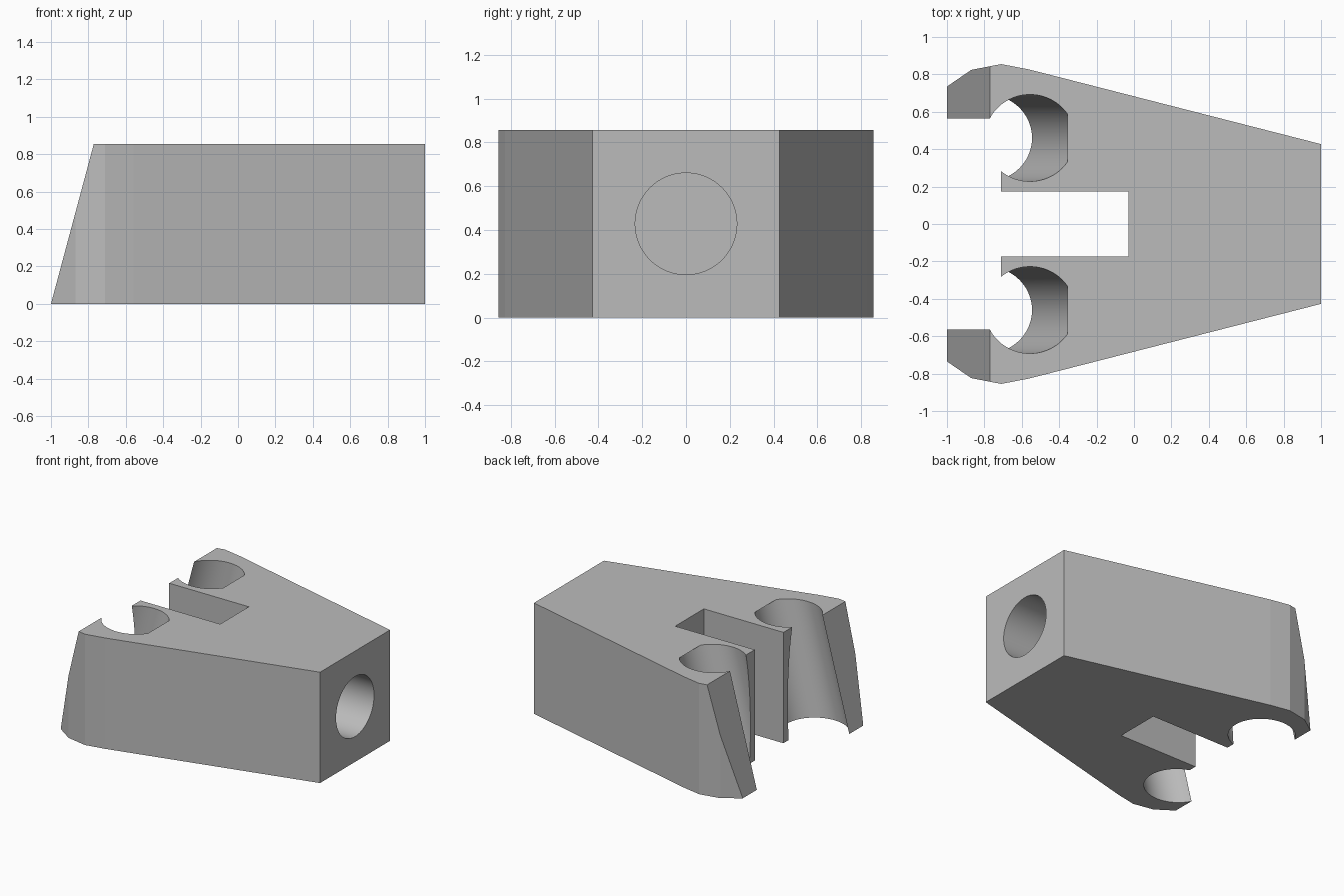
import bpy
import bmesh
from math import radians, sin, cos, tan
from mathutils import Vector, Matrix

if "Cube" in bpy.data.objects:
    bpy.data.objects.remove(bpy.data.objects["Cube"], do_unlink=True)

HEIGHT = 0.856
TILT = radians(15)
BORE = 0.232

grey = bpy.data.materials.new("plain grey")
grey.use_nodes = True
grey.diffuse_color = (0.5, 0.5, 0.5, 1)
grey.node_tree.nodes["Principled BSDF"].inputs["Base Color"].default_value = (0.5, 0.5, 0.5, 1)


def to_object(name, bm):
    bmesh.ops.recalc_face_normals(bm, faces=bm.faces)
    mesh = bpy.data.meshes.new(name)
    bm.to_mesh(mesh)
    bm.free()
    mesh.materials.append(grey)
    obj = bpy.data.objects.new(name, mesh)
    bpy.context.collection.objects.link(obj)
    return obj


def box(name, low, high):
    low, high = Vector(low), Vector(high)
    bm = bmesh.new()
    place = Matrix.Translation((low + high) / 2) @ Matrix.Diagonal((*(high - low), 1))
    bmesh.ops.create_cube(bm, size=1, matrix=place)
    return to_object(name, bm)


def cylinder(name, cap, axis, length, radius):
    """Cylinder that ends at cap and runs back from it against axis."""
    axis = Vector(axis).normalized()
    turn = axis.to_track_quat("Z", "Y").to_matrix().to_4x4()
    bm = bmesh.new()
    bmesh.ops.create_cone(bm, cap_ends=True, segments=160, radius1=radius, radius2=radius,
                          depth=length,
                          matrix=Matrix.Translation(Vector(cap) - axis * length / 2) @ turn)
    return to_object(name, bm)


def cut(target, cutter):
    mod = target.modifiers.new("cut", "BOOLEAN")
    mod.operation = "DIFFERENCE"
    mod.solver = "EXACT"
    mod.object = cutter
    bpy.context.view_layer.objects.active = target
    bpy.ops.object.modifier_apply(modifier=mod.name)
    bpy.data.objects.remove(cutter, do_unlink=True)


# Tapered block: half outline, mirrored across y and extruded upward
half = [(1, 0.427), (-0.56, 0.826), (-0.71, 0.855), (-0.87, 0.824), (-1, 0.735)]
outline = half + [(x, -y) for x, y in reversed(half)]
bm = bmesh.new()
base = bm.faces.new([bm.verts.new((x, y, 0)) for x, y in outline])
raised = bmesh.ops.extrude_face_region(bm, geom=[base])["geom"]
bmesh.ops.translate(bm, vec=(0, 0, HEIGHT),
                    verts=[v for v in raised if isinstance(v, bmesh.types.BMVert)])

# Sloping fork end
sliced = bmesh.ops.bisect_plane(bm, geom=bm.verts[:] + bm.edges[:] + bm.faces[:],
                                plane_co=(-1, 0, 0), plane_no=(-cos(TILT), 0, sin(TILT)),
                                clear_outer=True)
rim = [e for e in sliced["geom_cut"] if isinstance(e, bmesh.types.BMEdge)]
bmesh.ops.holes_fill(bm, edges=bm.edges[:])
body = to_object("fork_block", bm)

# Central slot and the shortened inner prongs
cut(body, box("slot_cutter", (-2, -0.175, -1), (-0.03, 0.175, 2)))
cut(body, box("prong_cutter", (-2, -0.46, -1), (-0.71, 0.46, 2)))

# Tilted bores, each with a square cap that leaves a straight lip at the top
center_x, lip_x = -0.556, -0.356
drop = (lip_x - center_x) * sin(TILT)
axis = Vector((sin(TILT), 0, cos(TILT)))
for side in (-1, 1):
    cap = Vector((center_x, side * 0.46, HEIGHT)) + axis * drop
    cut(body, cylinder("bore_cutter", cap, axis, 2, BORE))

# Blind socket in the narrow end
cut(body, cylinder("socket_cutter", (0.2, 0, HEIGHT / 2), (-1, 0, 0), 1.2, BORE))

# Smooth bores, crisp edges elsewhere
bpy.ops.object.select_all(action="DESELECT")
body.select_set(True)
bpy.context.view_layer.objects.active = body
bpy.ops.object.shade_smooth_by_angle(angle=radians(3))
